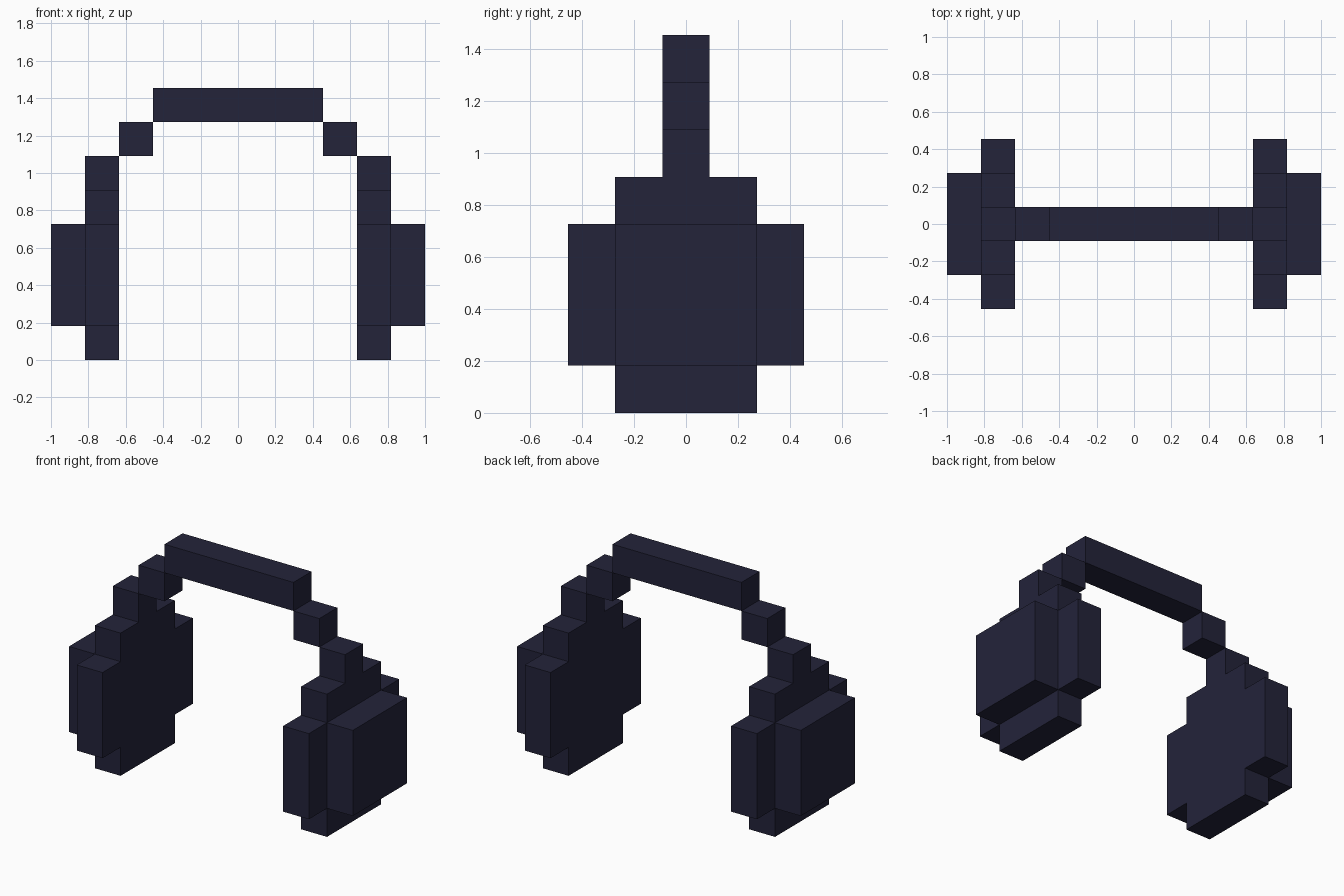
import bpy, bmesh

if "Cube" in bpy.data.objects:
    bpy.data.objects.remove(bpy.data.objects["Cube"])

U = 2 / 11  # one block of the stepped design

mat = bpy.data.materials.new("dark navy")
mat.diffuse_color = (0.0168, 0.0168, 0.0423, 1)
mat.use_nodes = True
mat.node_tree.nodes["Principled BSDF"].inputs["Base Color"].default_value = mat.diffuse_color


def finish(name, bm):
    bmesh.ops.recalc_face_normals(bm, faces=bm.faces)
    mesh = bpy.data.meshes.new(name)
    bm.to_mesh(mesh)
    bm.free()
    mesh.materials.append(mat)
    obj = bpy.data.objects.new(name, mesh)
    bpy.context.collection.objects.link(obj)
    return obj


def prism(name, x0, x1, profile):
    """Extrude a (y, z) profile along x; all sizes in blocks."""
    bm = bmesh.new()
    face = bm.faces.new([bm.verts.new((x0 * U, y * U, z * U)) for y, z in profile])
    ext = bmesh.ops.extrude_face_region(bm, geom=[face])
    moved = [v for v in ext["geom"] if isinstance(v, bmesh.types.BMVert)]
    bmesh.ops.translate(bm, verts=moved, vec=((x1 - x0) * U, 0, 0))
    return finish(name, bm)


def block(name, x0, x1, half_y, z0, z1):
    return prism(name, x0, x1, [(-half_y, z0), (half_y, z0), (half_y, z1), (-half_y, z1)])


def mirrored(obj):
    obj.modifiers.new("mirror", "MIRROR").use_axis = (True, False, False)


# Headband: top bar with stepped shoulders and stems
block("headband_top", -2.5, 2.5, 0.5, 7, 8)
mirrored(block("headband_shoulder", 2.5, 3.5, 0.5, 6, 7))
mirrored(block("headband_stem", 3.5, 4.5, 0.5, 5, 6))

# Ear cups: stepped disc with a smaller outer cap
disc = [(-1.5, 0), (1.5, 0), (1.5, 1), (2.5, 1), (2.5, 4), (1.5, 4),
        (1.5, 5), (-1.5, 5), (-1.5, 4), (-2.5, 4), (-2.5, 1), (-1.5, 1)]
mirrored(prism("ear_cup", 3.5, 4.5, disc))
mirrored(block("ear_cup_cap", 4.5, 5.5, 1.5, 1, 4))
